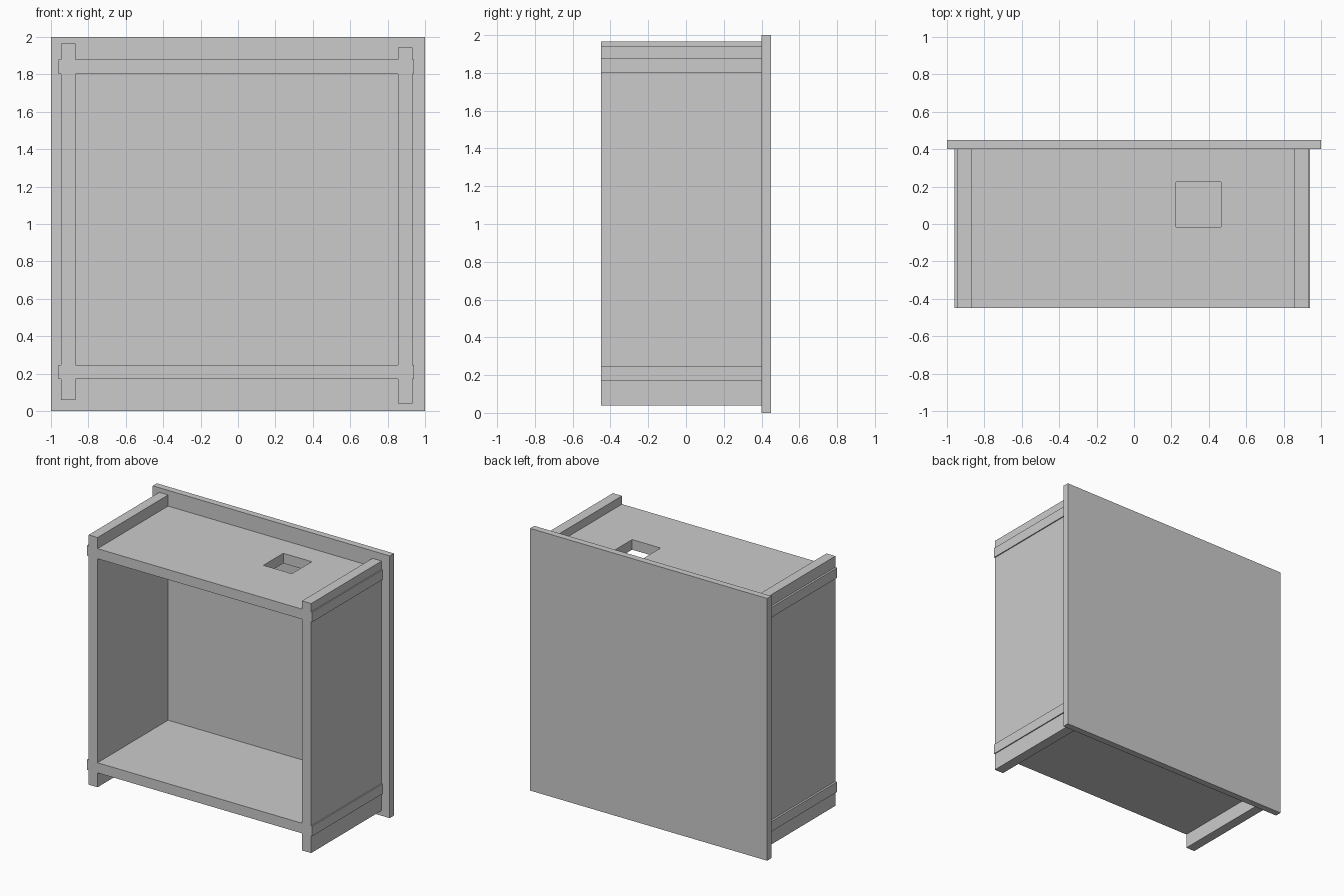
import bpy

if "Cube" in bpy.data.objects:
    bpy.data.objects.remove(bpy.data.objects["Cube"])

FRONT, BACK, REAR = -0.45, 0.40, 0.45


def box(name, x, y, z):
    """Box from its (min, max) range on each axis."""
    bpy.ops.mesh.primitive_cube_add(
        size=1, location=[(a + b) / 2 for a, b in (x, y, z)])
    ob = bpy.context.object
    ob.name = name
    ob.scale = [b - a for a, b in (x, y, z)]
    bpy.ops.object.transform_apply(location=False, rotation=False, scale=True)
    return ob


def boolean(target, other, operation):
    """Apply a boolean and discard the helper object."""
    mod = target.modifiers.new(operation.title(), 'BOOLEAN')
    mod.object, mod.operation, mod.solver = other, operation, 'EXACT'
    bpy.context.view_layer.objects.active = target
    bpy.ops.object.modifier_apply(modifier=mod.name)
    bpy.data.objects.remove(other, do_unlink=True)


# Back panel, wider and taller than the frame
box("back_panel", (-1, 1), (BACK, REAR), (0, 2))

# Interlocked frame: two side boards crossed by two horizontal boards
depth = (FRONT, BACK)
frame = box("cabinet_frame", (-0.945, -0.87), depth, (0.06, 1.965))
right = box("right_side", (0.855, 0.932), depth, (0.04, 1.943))
top = box("top_board", (-0.96, 0.94), depth, (1.803, 1.88))
bottom = box("bottom_board", (-0.96, 0.94), depth, (0.17, 0.247))

# Square opening through the top board
cutter = box("hole_cutter", (0.225, 0.465), (-0.015, 0.225), (1.7, 2.0))
cutter.hide_render = True
boolean(top, cutter, 'DIFFERENCE')

for board in (top, bottom, right):
    boolean(frame, board, 'UNION')
